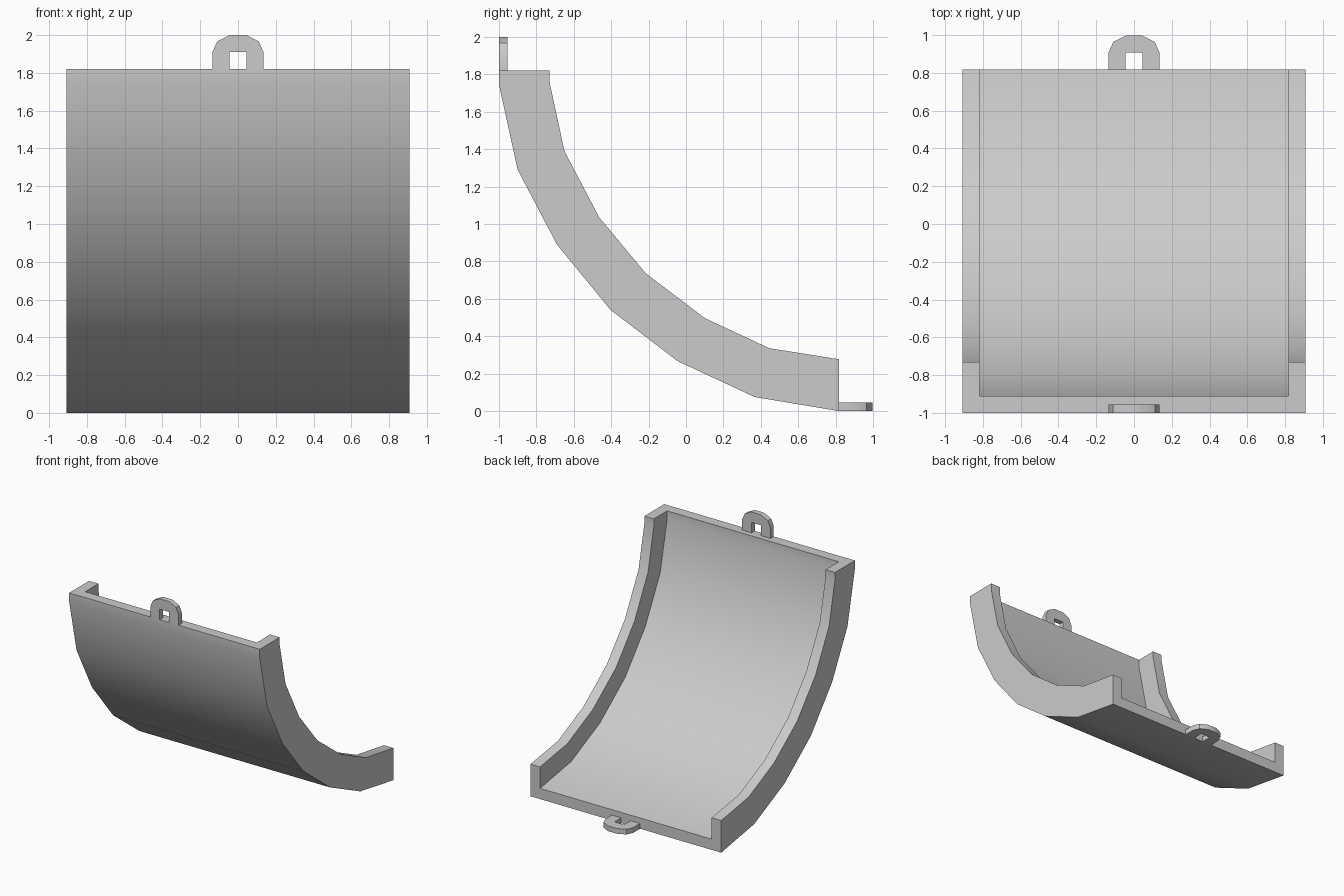
import bpy, bmesh, math

if "Cube" in bpy.data.objects:
    bpy.data.objects.remove(bpy.data.objects["Cube"])

W, WI = 0.907, 0.817      # outer and inner half widths

# curved profiles in (y, z): underside and flange rim
OUTER = [(-1, 1.82), (-1, 1.745), (-.9, 1.29), (-.69, .89), (-.403, .54),
         (-.045, .267), (.367, .075), (.817, 0)]
RIM = [(-.73, 1.82), (-.73, 1.76), (-.65, 1.39), (-.465, 1.037), (-.216, .737),
       (.1, .497), (.445, .336), (.817, .277)]


def finish(bm, name):
    bmesh.ops.recalc_face_normals(bm, faces=bm.faces)
    mesh = bpy.data.meshes.new(name)
    bm.to_mesh(mesh)
    bm.free()
    obj = bpy.data.objects.new(name, mesh)
    bpy.context.collection.objects.link(obj)
    bpy.ops.object.select_all(action='DESELECT')
    obj.select_set(True)
    bpy.context.view_layer.objects.active = obj
    bpy.ops.object.shade_smooth_by_angle(angle=math.radians(35))
    return obj


def loft(name, rings):
    """Skin a list of closed rings and cap both ends."""
    bm = bmesh.new()
    rings = [[bm.verts.new(p) for p in ring] for ring in rings]
    n = len(rings[0])
    for a, b in zip(rings, rings[1:]):
        for i in range(n):
            j = (i + 1) % n
            bm.faces.new((a[i], a[j], b[j], b[i]))
    bm.faces.new(rings[0])
    bm.faces.new(rings[-1])
    return finish(bm, name)


# curved channel: U-shaped section swept along the arc
sections = []
for o, r in zip(OUTER, RIM):
    f = tuple(a + (b - a) / 3 for a, b in zip(o, r))
    sections.append([(x, *p) for x, p in (
        (-W, o), (W, o), (W, r), (WI, r), (WI, f), (-WI, f), (-WI, r), (-W, r))])
loft("curved_channel", sections)

# hanging loops: one standing on the top edge, one lying at the lower end
HALF = [(.045, 0), (.135, 0), (.135, .09), (.11, .147), (.045, .18)]
LOOP = HALF + [(-x, h) for x, h in reversed(HALF)] + [(-.045, .09), (.045, .09)]
loft("top_loop", [[(x, y, 1.82 + h) for x, h in LOOP] for y in (-1, -.955)])
loft("bottom_loop", [[(x, .817 + h, z) for x, h in LOOP] for z in (0, .045)])
